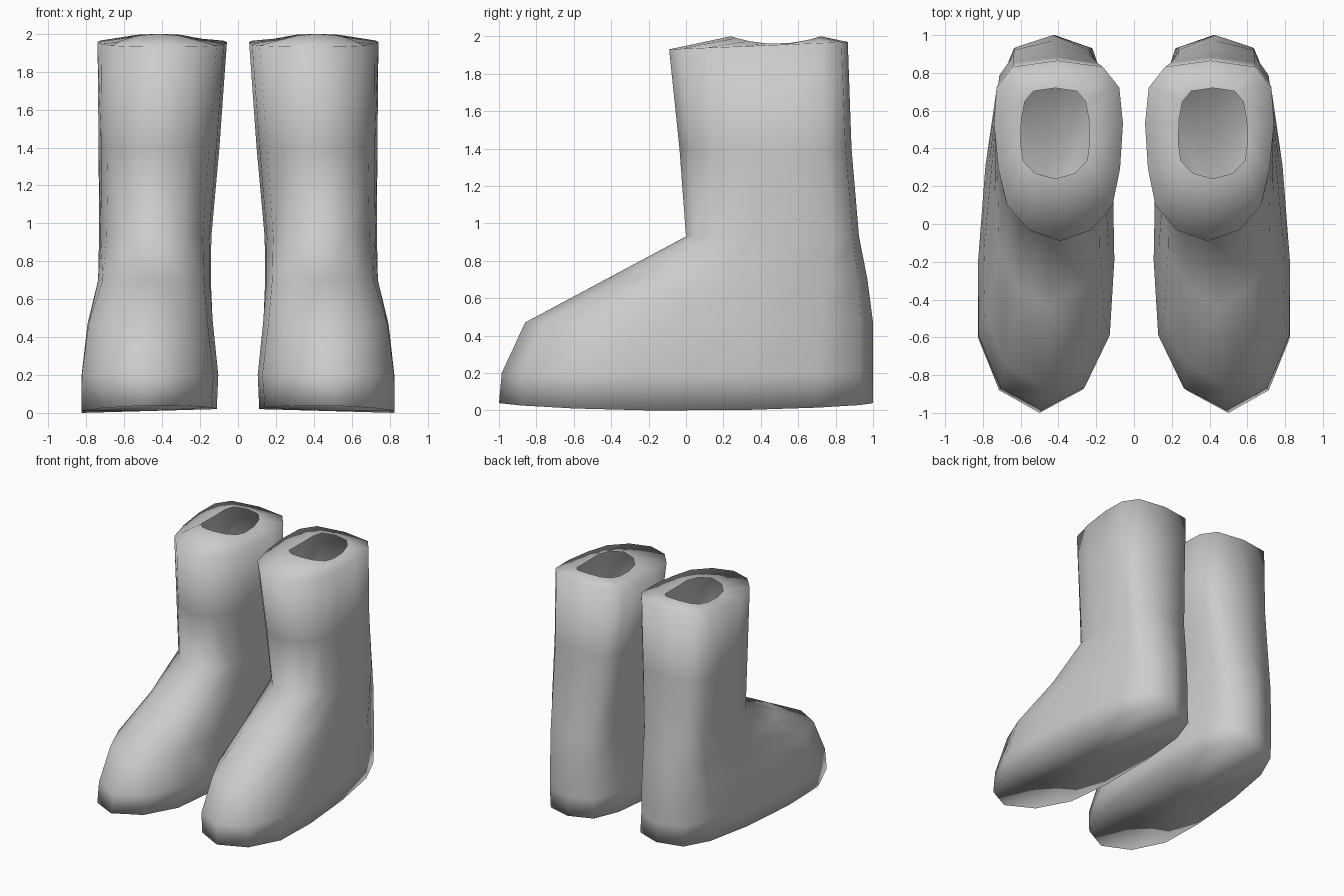
import bpy, bmesh

if "Cube" in bpy.data.objects:
    bpy.data.objects.remove(bpy.data.objects["Cube"])

# half outline of a horizontal slice: (half width, front -1 to back +1)
HALF = [(0.58, -0.88), (0.93, -0.6), (1, -0.2), (0.98, 0.3), (0.88, 0.7), (0.63, 0.93)]
OUTLINE = [(0, -1)] + HALF + [(0, 1)] + [(-u, v) for u, v in reversed(HALF)]

# slices: z, front y, back y, inner/outer x at front, inner/outer x at back
SLICES = [
    (0.01, -1.00, 1.00, 0.12, 0.88, 0.10, 0.74),
    (0.20, -0.985, 1.00, 0.10, 0.875, 0.11, 0.75),
    (0.47, -0.86, 1.00, 0.14, 0.83, 0.12, 0.74),
    (0.70, -0.43, 0.97, 0.17, 0.73, 0.12, 0.75),
    (0.93, 0.00, 0.925, 0.18, 0.70, 0.11, 0.76),
    (1.40, -0.035, 0.885, 0.15, 0.69, 0.06, 0.77),
    (1.95, -0.09, 0.865, 0.11, 0.67, 0.02, 0.79),
    (1.96, 0.24, 0.72, 0.235, 0.60, 0.235, 0.60),
]


def boot(name, side):
    bm = bmesh.new()
    rings = []
    last = len(SLICES) - 1
    for i, (z, yf, yb, inf, outf, inb, outb) in enumerate(SLICES):
        ring = []
        for u, v in OUTLINE:
            s = (v + 1) / 2
            a, b = inf + (inb - inf) * s, outf + (outb - outf) * s
            x = (a + b) / 2 + u * (b - a) / 2
            dz = 0
            if i == 0:            # slightly rockered sole
                dz = 0.03 * v * v + 0.01 * (1 - u) - 0.0112
            elif i == last - 1:   # rim rises to the back
                dz = 0.02 * v
            elif i == last:       # wavy opening
                dz = 0.04 * v * v
            ring.append(bm.verts.new((side * x, yf + (yb - yf) * s, z + dz)))
        rings.append(ring)
    n = len(OUTLINE)
    # walls and folded-in rim; the opening stays open
    for lo, hi in zip(rings, rings[1:]):
        for k in range(n):
            m = (k + 1) % n
            bm.faces.new((lo[k], lo[m], hi[m], hi[k]))
    # sole
    mid = bm.verts.new((side * 0.47, 0, 0.01))
    for k in range(n):
        bm.faces.new((mid, rings[0][(k + 1) % n], rings[0][k]))
    if side < 0:
        bmesh.ops.reverse_faces(bm, faces=bm.faces[:])
    me = bpy.data.meshes.new(name)
    bm.to_mesh(me)
    bm.free()
    me.shade_smooth()
    ob = bpy.data.objects.new(name, me)
    bpy.context.collection.objects.link(ob)


boot("left_boot", 1)
boot("right_boot", -1)
